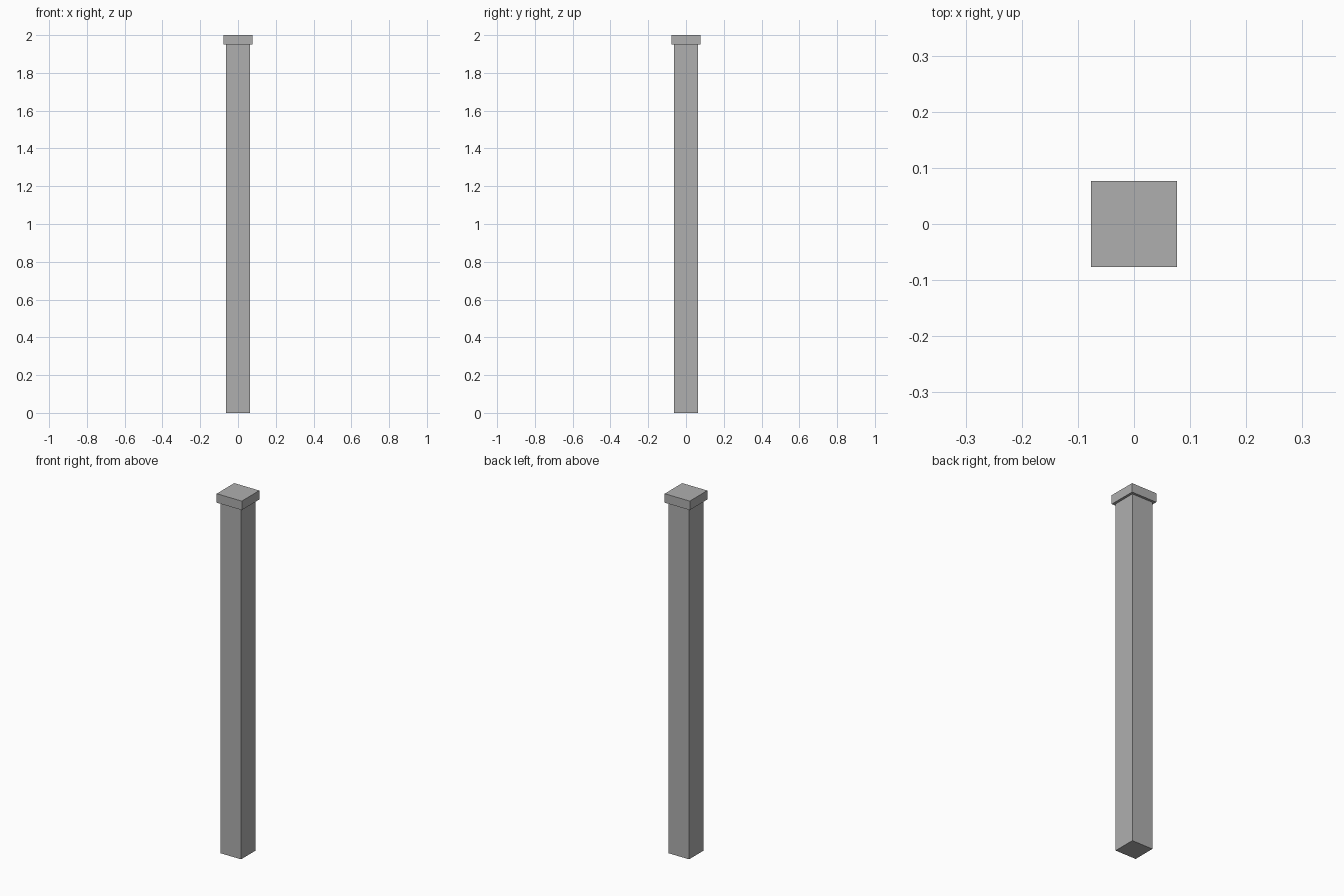
import bpy

if "Cube" in bpy.data.objects:
    bpy.data.objects.remove(bpy.data.objects["Cube"])

# Dark grey paint shared by both parts
grey = bpy.data.materials.new("dark_grey")
grey.diffuse_color = (0.43, 0.43, 0.43, 1)
grey.use_nodes = True
grey.node_tree.nodes["Principled BSDF"].inputs["Base Color"].default_value = grey.diffuse_color


def box(name, width, z0, z1):
    bpy.ops.mesh.primitive_cube_add(size=1, location=(0, 0, (z0 + z1) / 2))
    ob = bpy.context.object
    ob.name = name
    ob.scale = (width, width, z1 - z0)
    bpy.ops.object.transform_apply(location=False, rotation=False, scale=True)
    ob.data.materials.append(grey)
    return ob


# Square shaft
box("post_shaft", 0.127, 0.0, 1.95)

# Overhanging flat cap
box("post_cap", 0.154, 1.95, 2.0)
